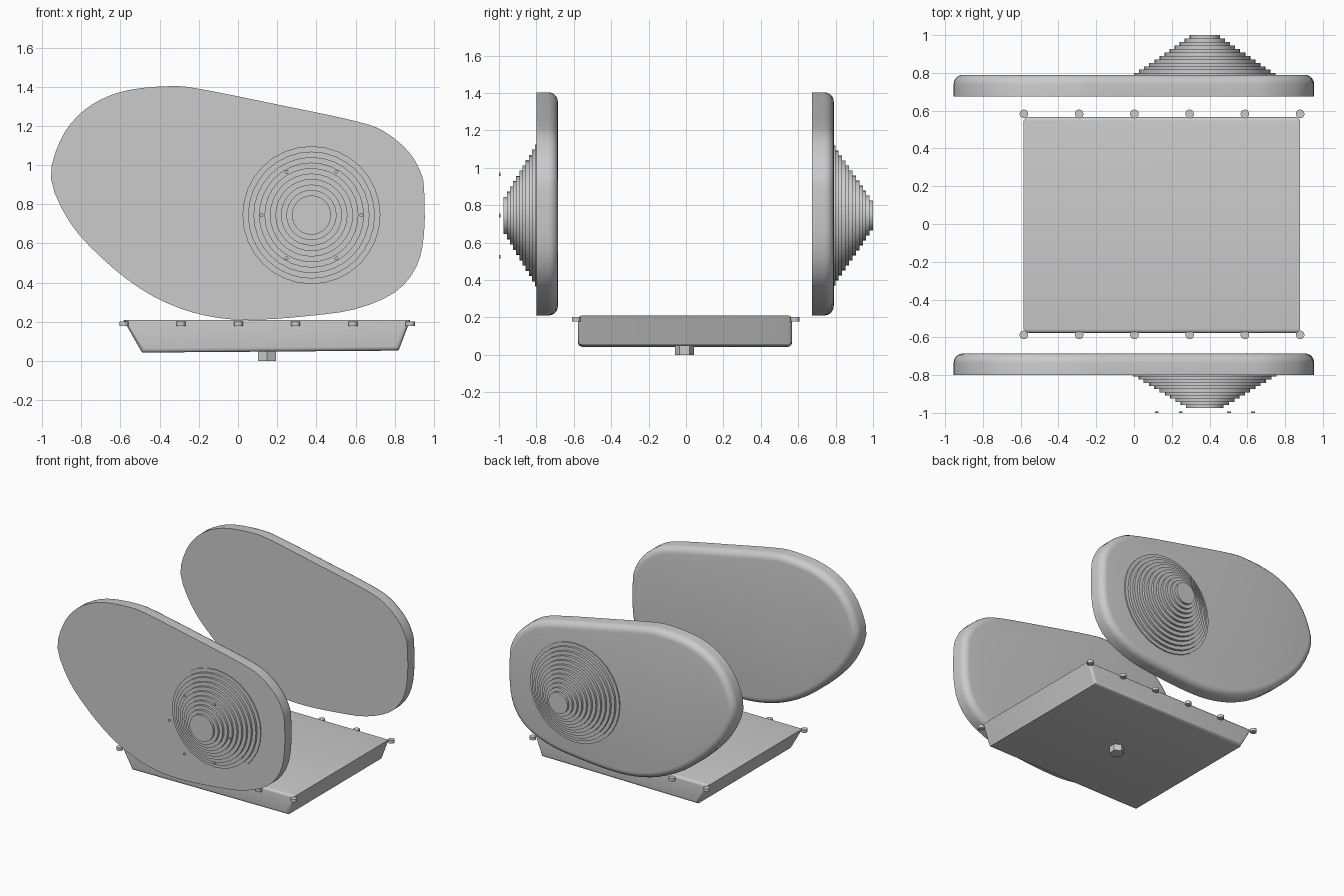
import bpy, bmesh, math
from mathutils import Vector, Matrix

if "Cube" in bpy.data.objects:
    bpy.data.objects.remove(bpy.data.objects["Cube"], do_unlink=True)

grey = bpy.data.materials.new("plain grey")
grey.use_nodes = True
grey.diffuse_color = (0.6, 0.6, 0.6, 1)
grey.node_tree.nodes["Principled BSDF"].inputs["Base Color"].default_value = (0.6, 0.6, 0.6, 1)


def finish(bm, name, angle=35):
    bmesh.ops.recalc_face_normals(bm, faces=bm.faces)
    mesh = bpy.data.meshes.new(name)
    bm.to_mesh(mesh)
    bm.free()
    mesh.materials.append(grey)
    ob = bpy.data.objects.new(name, mesh)
    bpy.context.collection.objects.link(ob)
    bpy.ops.object.select_all(action='DESELECT')
    ob.select_set(True)
    bpy.context.view_layer.objects.active = ob
    bpy.ops.object.shade_smooth_by_angle(angle=math.radians(angle))
    return ob


def smooth_loop(pts, steps=3):
    """Closed Catmull-Rom curve through the points."""
    out = []
    for i in range(len(pts)):
        a, b, c, d = (Vector(pts[(i + k) % len(pts)]) for k in (-1, 0, 1, 2))
        for s in range(steps):
            t = s / steps
            out.append(0.5 * (2 * b + (c - a) * t + (2 * a - 5 * b + 4 * c - d) * t * t
                              + (3 * b - a - 3 * c + d) * t ** 3))
    return out


# Side covers: flat towards the front, rounded rim towards the back
outline = [(-0.955, 0.93), (-0.91, 1.12), (-0.82, 1.25), (-0.7, 1.335), (-0.55, 1.385),
           (-0.35, 1.403), (-0.2, 1.39), (0.2, 1.31), (0.6, 1.225), (0.75, 1.17),
           (0.87, 1.07), (0.93, 0.97), (0.95, 0.88), (0.95, 0.65), (0.91, 0.48),
           (0.8, 0.35), (0.6, 0.265), (0.36, 0.23), (0.1, 0.211), (-0.1, 0.22),
           (-0.3, 0.27), (-0.5, 0.37), (-0.7, 0.53), (-0.86, 0.71)]


def cover(name, y, depth=0.115, rim=0.05):
    bm = bmesh.new()
    face = bm.faces.new([bm.verts.new((p.x, y, p.y)) for p in smooth_loop(outline)])
    new = bmesh.ops.extrude_face_region(bm, geom=[face], use_keep_orig=True)["geom"]
    verts = [g for g in new if isinstance(g, bmesh.types.BMVert)]
    bmesh.ops.translate(bm, verts=verts, vec=(0, depth, 0))
    back = set(verts)
    edges = [e for e in bm.edges if all(v in back for v in e.verts)]
    bmesh.ops.bevel(bm, geom=edges, offset=rim, segments=5, profile=0.5, affect='EDGES')
    return finish(bm, name)


cover("front_cover", -0.8)
cover("back_cover", 0.675)

# Stepped round caps on the covers
HUB = Vector((0.375, 0, 0.745))


def stepped_cap(name, start, end, r_base, r_tip, steps=11, sides=32):
    bm = bmesh.new()
    profile = []
    for i in range(steps):
        t = i / (steps - 1)
        r = r_base + (r_tip - r_base) * t
        y0 = start + (end - start) * i / steps
        y1 = start + (end - start) * (i + 1) / steps
        profile += [(r, y0), (r, y1)]
    rings = [[bm.verts.new(HUB + Vector((r * math.cos(k * math.tau / sides), y,
                                         r * math.sin(k * math.tau / sides))))
              for k in range(sides)] for r, y in profile]
    for a, b in zip(rings, rings[1:]):
        for k in range(sides):
            n = (k + 1) % sides
            bm.faces.new((a[k], a[n], b[n], b[k]))
    bm.faces.new(rings[0])
    bm.faces.new(rings[-1])
    return finish(bm, name)


stepped_cap("front_stepped_cap", -0.79, -0.975, 0.38, 0.1)
stepped_cap("back_stepped_cap", 0.78, 1.0, 0.375, 0.08, 12)


def cylinder(name, centre, radius, depth, sides, along_y=False):
    bm = bmesh.new()
    turn = Matrix.Rotation(math.pi / 2, 4, 'X') if along_y else Matrix()
    bmesh.ops.create_cone(bm, cap_ends=True, segments=sides, radius1=radius, radius2=radius,
                          depth=depth, matrix=Matrix.Translation(centre) @ turn)
    return finish(bm, name)


# Small rivets standing off the front cap
for k in range(6):
    a = k * math.tau / 6
    spot = HUB + Vector((0.255 * math.cos(a), -0.996, 0.255 * math.sin(a)))
    cylinder(f"front_rivet_{k + 1}", spot, 0.01, 0.008, 8, True)

# Tapered pan, narrower along x at the bottom, with rounded edges
bm = bmesh.new()
bmesh.ops.create_cube(bm, size=1)
for v in bm.verts:
    top = v.co.z > 0
    right = v.co.x > 0
    v.co.x = (0.88 if top else 0.82) if right else (-0.585 if top else -0.49)
    v.co.z = 0.21 if top else (0.053 if right else 0.043)
    v.co.y = 0.567 if v.co.y > 0 else -0.577
long_edges = [e for e in bm.edges if abs(e.verts[0].co.y - e.verts[1].co.y) < 0.01]
bmesh.ops.bevel(bm, geom=long_edges, offset=0.022, segments=4, profile=0.5, affect='EDGES')
finish(bm, "pan")

# Pan bolts along both long sides, and the drain plug below
for side, y in (("front", -0.587), ("back", 0.583)):
    for k in range(6):
        cylinder(f"{side}_pan_bolt_{k + 1}", (-0.583 + k * 0.2925, y, 0.19), 0.023, 0.022, 16)
cylinder("drain_plug", (0.148, -0.008, 0.03), 0.052, 0.06, 6)
